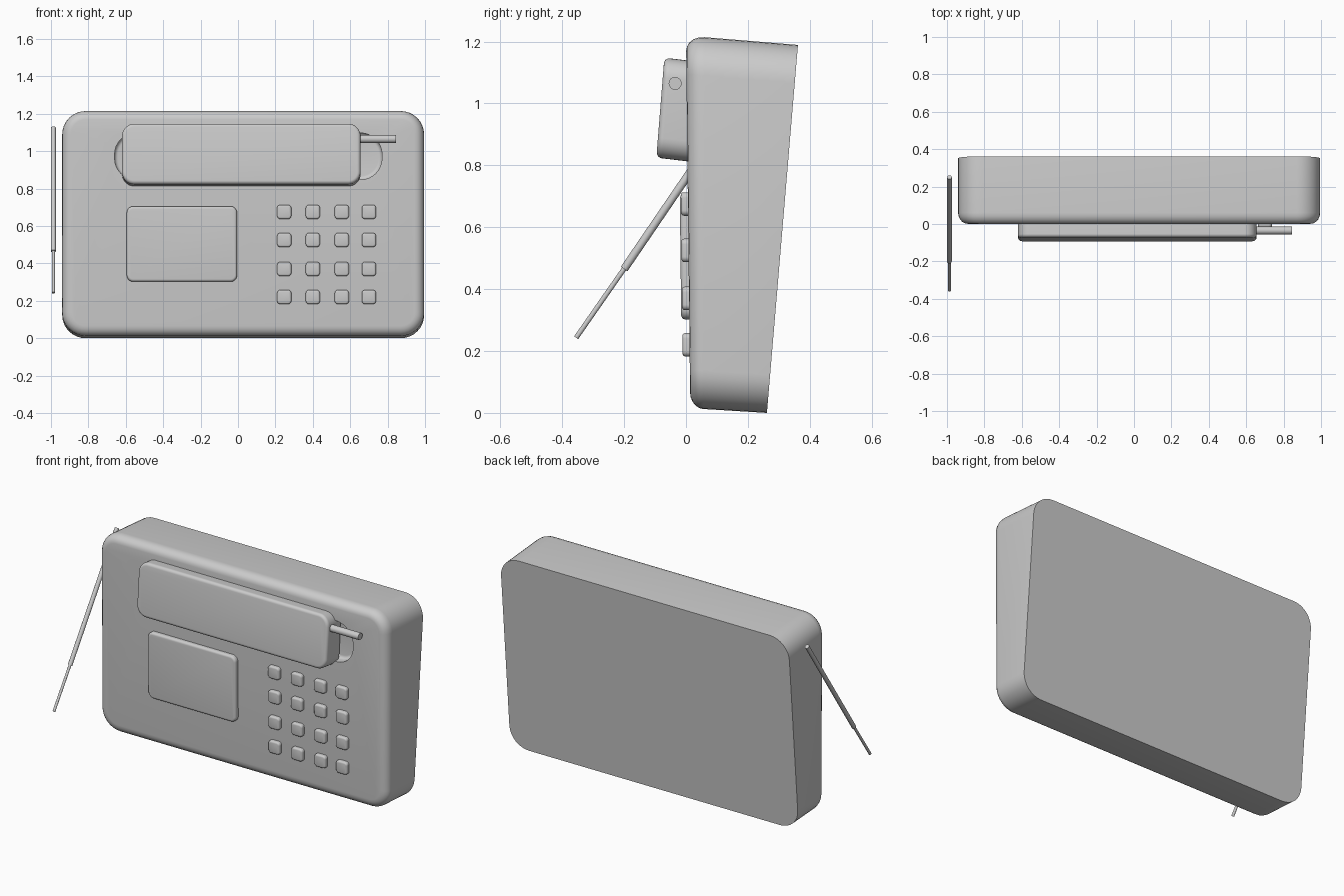
import bpy, bmesh, math
from mathutils import Vector

cube = bpy.data.objects.get("Cube")
if cube:
    bpy.data.objects.remove(cube, do_unlink=True)

grey = bpy.data.materials.new("grey plastic")
grey.use_nodes = True
grey.diffuse_color = (0.6, 0.6, 0.6, 1)
grey.node_tree.nodes["Principled BSDF"].inputs["Base Color"].default_value = (0.6, 0.6, 0.6, 1)


def finish(name, bm):
    mesh = bpy.data.meshes.new(name)
    bmesh.ops.recalc_face_normals(bm, faces=bm.faces)
    bm.to_mesh(mesh)
    bm.free()
    mesh.materials.append(grey)
    obj = bpy.data.objects.new(name, mesh)
    bpy.context.collection.objects.link(obj)
    return obj


def smooth(obj, angle=35):
    bpy.ops.object.select_all(action="DESELECT")
    obj.select_set(True)
    bpy.context.view_layer.objects.active = obj
    bpy.ops.object.shade_smooth_by_angle(angle=math.radians(angle))


def outline(x0, x1, z0, z1, r, steps=8):
    """Rounded rectangle in the front plane."""
    points = []
    corners = [(x1 - r, z1 - r), (x0 + r, z1 - r), (x0 + r, z0 + r), (x1 - r, z0 + r)]
    for i, (cx, cz) in enumerate(corners):
        for k in range(steps + 1):
            a = math.pi / 2 * (i + k / steps)
            points.append((cx + r * math.cos(a), cz + r * math.sin(a)))
    return points


def slab(name, box, r, edge, depth, place, steps=5):
    """Rounded slab with a soft front edge; place maps (x, z, depth) to space."""
    x0, x1, z0, z1 = box
    bm = bmesh.new()
    layers = []
    for k in range(steps + 1):
        a = math.pi / 2 * k / steps
        layers.append((edge * (1 - math.sin(a)), edge * (1 - math.cos(a))))
    layers.append((0, depth))
    rings = []
    for inset, d in layers:
        ring = outline(x0 + inset, x1 - inset, z0 + inset, z1 - inset, max(r - inset, 0.008))
        rings.append([bm.verts.new(place(x, z, d)) for x, z in ring])
    for a, b in zip(rings, rings[1:]):
        for i in range(len(a)):
            j = (i + 1) % len(a)
            bm.faces.new((a[i], a[j], b[j], b[i]))
    bm.faces.new(rings[0])
    bm.faces.new(rings[-1])
    return finish(name, bm)


def rod(name, start, end, radius):
    start, end = Vector(start), Vector(end)
    bm = bmesh.new()
    bmesh.ops.create_cone(bm, cap_ends=True, segments=16, radius1=radius,
                          radius2=radius, depth=(end - start).length)
    obj = finish(name, bm)
    obj.location = (start + end) / 2
    obj.rotation_euler = (end - start).to_track_quat("Z", "Y").to_euler()
    smooth(obj)
    return obj


def front_y(z):
    return 0.014 * (1 - z / 1.22)


# wedge-shaped body, thicker at the top, with a slanted flat back
def body_place(x, z, d):
    t = d / 0.3
    back = 0.26 + 0.1 * z / 1.2
    return (x, front_y(z) + t * (back - front_y(z)), z - t * (0.015 + 0.015 * z / 1.22))


body = slab("body", (-0.94, 0.995, 0.018, 1.222), 0.125, 0.05, 0.3, body_place)

# scooped cradle behind the handset
cutter = slab("cradle_cutter", (-0.66, 0.77, 0.85, 1.10), 0.115, 0.02, 0.11,
              lambda x, z, d: (x, 0.06 - d, z))
cutter.hide_render = True
cut = body.modifiers.new("cradle", "BOOLEAN")
cut.operation = "DIFFERENCE"
cut.object = cutter
bpy.context.view_layer.objects.active = body
bpy.ops.object.modifier_apply(modifier="cradle")
bpy.data.objects.remove(cutter, do_unlink=True)
smooth(body)

# handset, tilted a little forward at its lower end
handset = slab("handset", (-0.62, 0.655, 0.825, 1.148), 0.065, 0.018, 0.125,
               lambda x, z, d: (x, -0.07 - 0.08 * (1.148 - z) + d, z - 0.12 * d))
smooth(handset)
rod("handset_antenna", (0.62, -0.035, 1.065), (0.845, -0.035, 1.065), 0.021)

# display panel
display = slab("display", (-0.595, -0.005, 0.302, 0.705), 0.035, 0.014, 0.05,
               lambda x, z, d: (x, front_y(z) - 0.026 + d, z))
smooth(display)

# keypad
for row, z in enumerate((0.675, 0.525, 0.37, 0.22)):
    for col, x in enumerate((0.247, 0.40, 0.555, 0.70)):
        h = 0.038
        key = slab(f"key_{row + 1}_{col + 1}", (x - h, x + h, z - h, z + h), 0.018, 0.01, 0.04,
                   lambda x, z, d: (x, front_y(z) - 0.023 + d, z), steps=3)
        smooth(key)

# telescopic side antenna
rod("antenna_base", (-0.987, 0.25, 1.125), (-0.987, -0.20, 0.465), 0.013)
rod("antenna_tip", (-0.987, -0.19, 0.48), (-0.987, -0.355, 0.243), 0.008)

# rest the lowest edge on the ground
low = min((o.matrix_world @ v.co).z for o in [body] for v in o.data.vertices)
for v in body.data.vertices:
    v.co.z -= low
